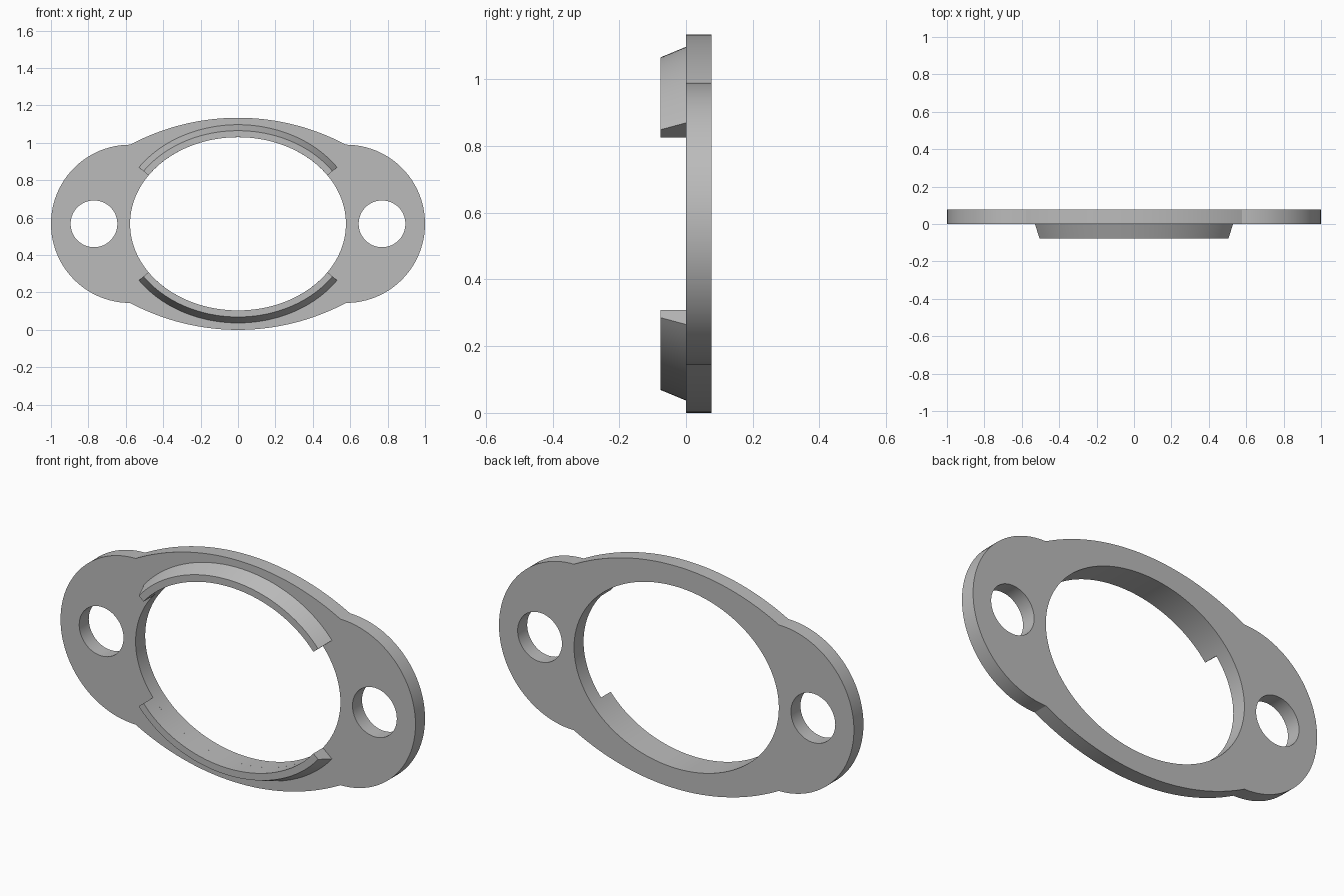
import bpy
import bmesh
from math import sin, cos, pi, radians, asin, sqrt
from mathutils import Vector

cube = bpy.data.objects.get("Cube")
if cube:
    bpy.data.objects.remove(cube, do_unlink=True)

MID_Z = 0.567                  # height of the flange centre line
DEPTH = 0.077                  # plate thickness and rim height
BORE_X, BORE_Z = 0.577, 0.463  # half axes of the oval opening
LUG_X, LUG_R = 0.577, 0.423    # rounded ends
HOLE_X, HOLE_R = 0.77, 0.125   # bolt holes

grey = bpy.data.materials.new("plain grey")
grey.use_nodes = True
colour = (0.5, 0.5, 0.5, 1)
grey.diffuse_color = colour
grey.node_tree.nodes["Principled BSDF"].inputs["Base Color"].default_value = colour


def arc(cx, cz, rx, rz, start, end, steps):
    """Points along an elliptical arc, as (x, z) pairs."""
    angles = [start + (end - start) * i / steps for i in range(steps + 1)]
    return [(cx + rx * cos(a), cz + rz * sin(a)) for a in angles]


def finish(bm, name):
    bmesh.ops.recalc_face_normals(bm, faces=bm.faces)
    mesh = bpy.data.meshes.new(name)
    bm.to_mesh(mesh)
    bm.free()
    obj = bpy.data.objects.new(name, mesh)
    bpy.context.collection.objects.link(obj)
    mesh.materials.append(grey)
    bpy.ops.object.select_all(action='DESELECT')
    obj.select_set(True)
    bpy.context.view_layer.objects.active = obj
    bpy.ops.object.shade_smooth_by_angle(angle=radians(25))
    return obj


def outer_outline():
    """Two round lugs joined by shallow arcs above and below."""
    sagitta = MID_Z - LUG_R
    radius = (LUG_X ** 2 + sagitta ** 2) / (2 * sagitta)
    half = asin(LUG_X / radius)
    centre = MID_Z - radius
    pts = arc(LUG_X, 0, LUG_R, LUG_R, -pi / 2, pi / 2, 48)[:-1]
    pts += arc(0, centre, radius, radius, pi / 2 - half, pi / 2 + half, 40)[:-1]
    return pts + [(-x, -z) for x, z in pts]


def build_plate():
    bm = bmesh.new()
    loops = [outer_outline(), arc(0, 0, BORE_X, BORE_Z, 0, 2 * pi, 120)[:-1]]
    loops += [arc(s * HOLE_X, 0, HOLE_R, HOLE_R, 0, 2 * pi, 48)[:-1] for s in (-1, 1)]
    edges = []
    for loop in loops:
        verts = [bm.verts.new((x, 0, z + MID_Z)) for x, z in loop]
        edges += [bm.edges.new((verts[i - 1], verts[i])) for i in range(len(verts))]
    bmesh.ops.triangle_fill(bm, edges=edges, use_beauty=True, normal=(0, -1, 0))
    result = bmesh.ops.extrude_face_region(bm, geom=bm.faces[:], use_keep_orig=True)
    moved = [g for g in result["geom"] if isinstance(g, bmesh.types.BMVert)]
    bmesh.ops.translate(bm, verts=moved, vec=(0, DEPTH, 0))
    return finish(bm, "flange_plate")


def build_rim(name, side):
    """Locating rim on the bore edge: straight inside, tapered outside."""
    bm = bmesh.new()
    section = [(0, 0), (0, -DEPTH), (0.035, -DEPTH), (0.067, 0)]  # offset, y
    start, steps = radians(34), 56
    rings = []
    for i in range(steps + 1):
        a = start + (pi - 2 * start) * i / steps
        normal = Vector((cos(a) / BORE_X, sin(a) / BORE_Z)).normalized()
        ring = []
        for offset, y in section:
            x = BORE_X * cos(a) + normal.x * offset
            z = BORE_Z * sin(a) + normal.y * offset
            ring.append(bm.verts.new((x, y, MID_Z + side * z)))
        rings.append(ring)
    for a, b in zip(rings, rings[1:]):
        for k in range(4):
            bm.faces.new((a[k], a[k - 1], b[k - 1], b[k]))
    bm.faces.new(rings[0])
    bm.faces.new(rings[-1])
    return finish(bm, name)


build_plate()
build_rim("upper_rim", 1)
build_rim("lower_rim", -1)
